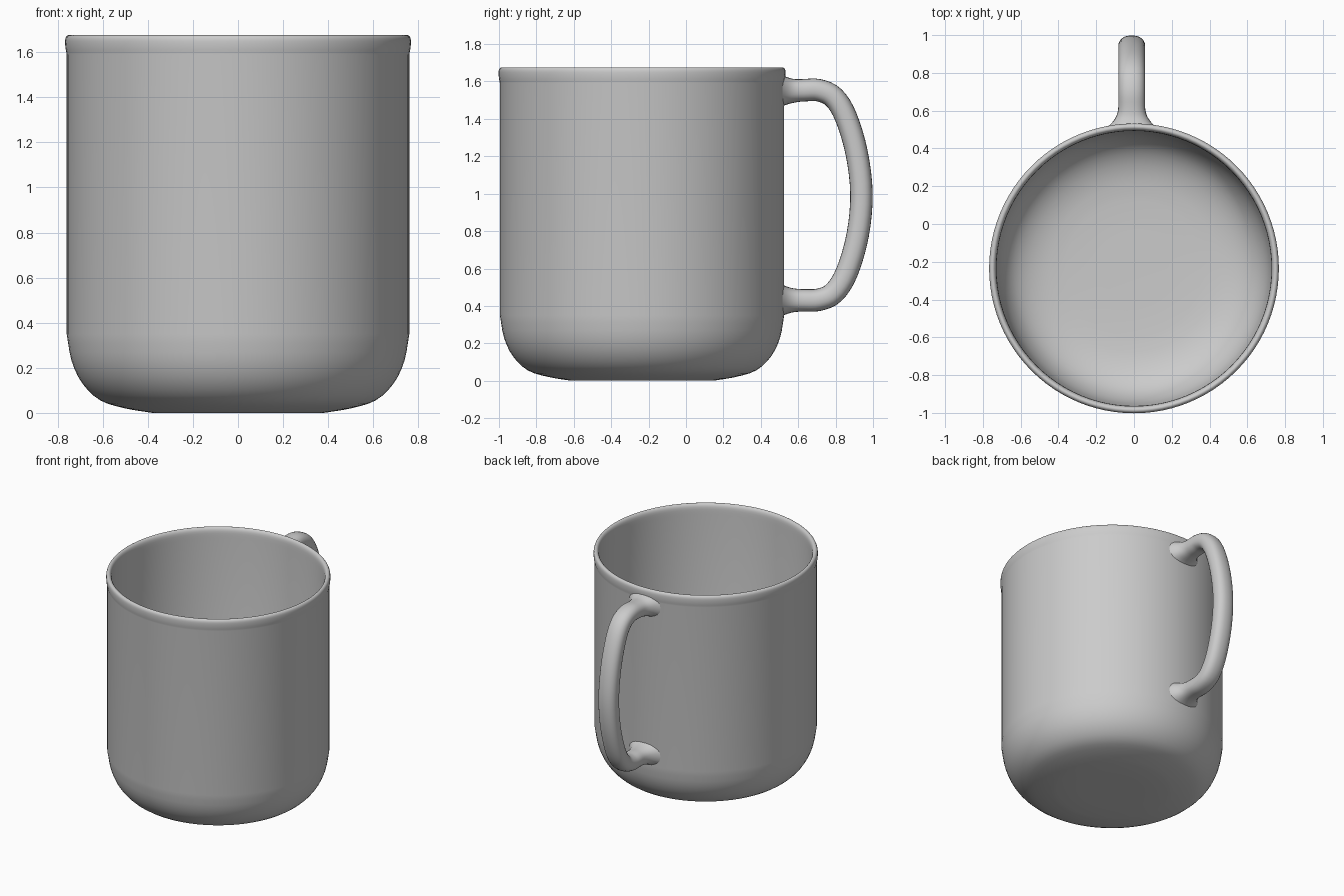
import bpy, bmesh, math
from mathutils import Vector

cube = bpy.data.objects.get("Cube")
if cube:
    bpy.data.objects.remove(cube, do_unlink=True)

CENTRE_Y = -0.235

clay = bpy.data.materials.new("plain grey glaze")
clay.use_nodes = True
colour = (0.6, 0.6, 0.6, 1)
clay.diffuse_color = colour
clay.node_tree.nodes["Principled BSDF"].inputs["Base Color"].default_value = colour


def spline(points, steps):
    """Smooth curve through the points (Catmull-Rom)."""
    p = [Vector(q) for q in points]
    p = [2 * p[0] - p[1]] + p + [2 * p[-1] - p[-2]]
    out = []
    for a, b, c, d in zip(p, p[1:], p[2:], p[3:]):
        for i in range(steps):
            t = i / steps
            out.append(0.5 * (2 * b + (c - a) * t + (2 * a - 5 * b + 4 * c - d) * t * t
                              + (3 * b - a - 3 * c + d) * t ** 3))
    return out + [p[-2]]


def skin(name, rings):
    """Join rings of points into a smooth surface with capped ends."""
    bm = bmesh.new()
    loops = [[bm.verts.new(co) for co in ring] for ring in rings]
    for lo, hi in zip(loops, loops[1:]):
        for i in range(len(lo)):
            j = (i + 1) % len(lo)
            bm.faces.new((lo[i], lo[j], hi[j], hi[i]))
    bm.faces.new(loops[0])
    bm.faces.new(loops[-1])
    bmesh.ops.recalc_face_normals(bm, faces=bm.faces)
    mesh = bpy.data.meshes.new(name)
    bm.to_mesh(mesh)
    bm.free()
    mesh.materials.append(clay)
    obj = bpy.data.objects.new(name, mesh)
    bpy.context.collection.objects.link(obj)
    bpy.ops.object.select_all(action='DESELECT')
    obj.select_set(True)
    bpy.context.view_layer.objects.active = obj
    bpy.ops.object.shade_smooth_by_angle(angle=math.radians(50))
    return obj


# Cup: outer base curve, rolled lip, inner wall and floor
outer = spline([(0.38, 0), (0.5, 0.02), (0.61, 0.055), (0.69, 0.13),
                (0.738, 0.23), (0.76, 0.35)], 3)
lip = spline([(0.76, 1.59), (0.766, 1.625), (0.766, 1.66), (0.755, 1.675),
              (0.74, 1.672), (0.73, 1.65), (0.728, 1.6)], 3)
inner = spline([(0.728, 0.36), (0.705, 0.24), (0.655, 0.145),
                (0.58, 0.085), (0.48, 0.05), (0.36, 0.035)], 3)
profile = [Vector((0.2, 0))] + outer + lip + inner + [Vector((0.18, 0.033))]
SIDES = 96
angles = [math.tau * i / SIDES for i in range(SIDES)]
skin("cup", [[(r * math.cos(a), CENTRE_Y + r * math.sin(a), z) for a in angles]
             for r, z in profile])

# Handle: rounded section swept along a loop, flaring where it meets the cup
path = spline([(0.505, 1.55), (0.53, 1.55), (0.57, 1.55), (0.63, 1.553), (0.71, 1.553),
               (0.79, 1.515), (0.855, 1.41), (0.912, 1.22), (0.938, 1.0),
               (0.918, 0.78), (0.86, 0.58), (0.79, 0.47), (0.71, 0.433),
               (0.63, 0.43), (0.57, 0.43), (0.53, 0.43), (0.505, 0.43)], 4)
rings = []
for i, p in enumerate(path):
    tangent = (path[min(i + 1, len(path) - 1)] - path[max(i - 1, 0)]).normalized()
    normal = Vector((-tangent.y, tangent.x))
    flare = max(0, (0.63 - p.x) / 0.125) ** 2.5
    wide, thick = 0.071 + 0.07 * flare, 0.06 + 0.03 * flare
    ring = []
    for k in range(24):
        c, s = math.cos(math.tau * k / 24), math.sin(math.tau * k / 24)
        # slightly squared ellipse
        u = math.copysign(abs(c) ** 0.85, c) * wide
        v = math.copysign(abs(s) ** 0.85, s) * thick
        ring.append((u - 0.012, p.x + normal.x * v, p.y + normal.y * v))
    rings.append(ring)
skin("handle", rings)
